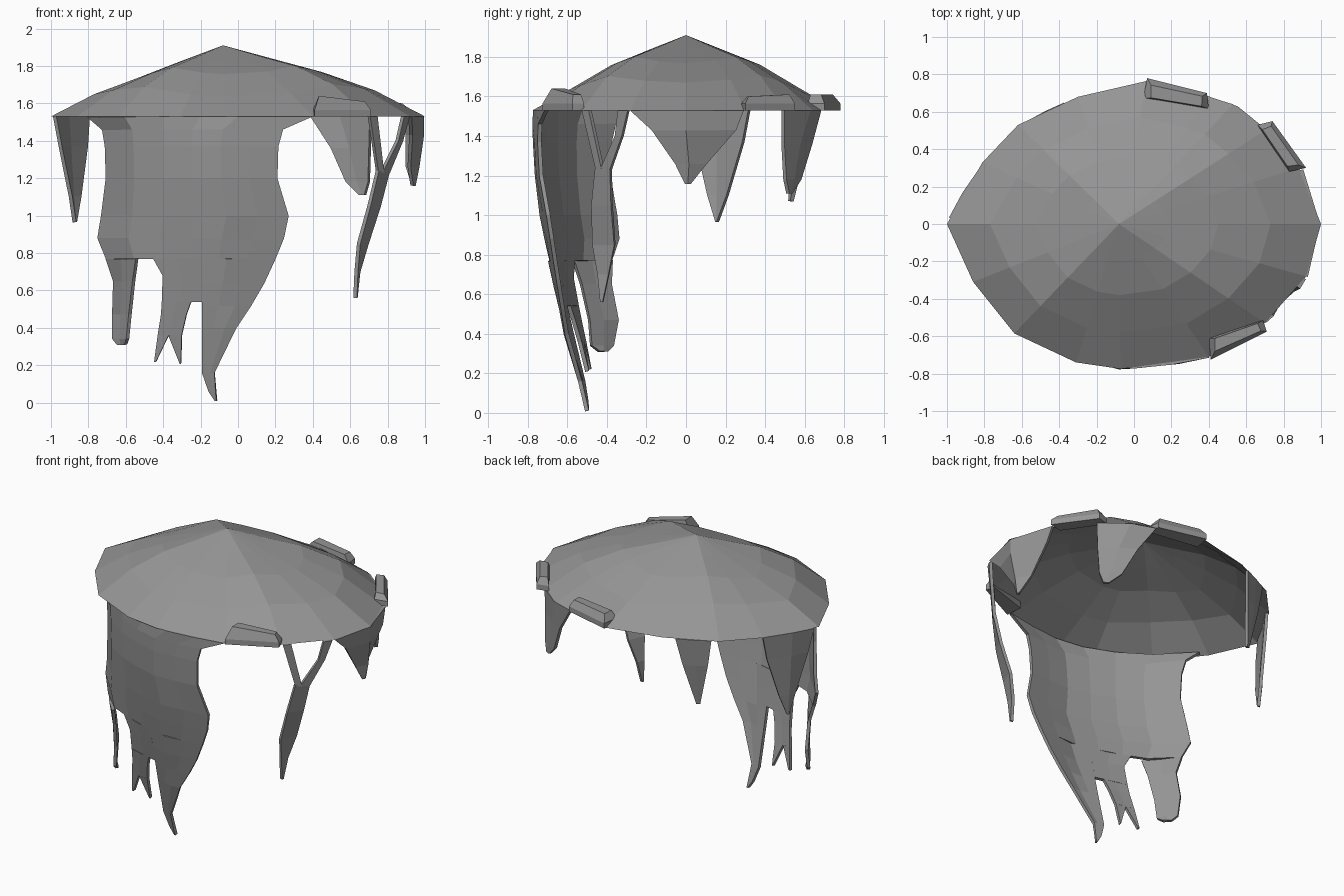
import bpy, bmesh
from mathutils import Vector

if "Cube" in bpy.data.objects:
    bpy.data.objects.remove(bpy.data.objects["Cube"])

RIM_Z = 1.53
grey = bpy.data.materials.new("dark_grey")
grey.diffuse_color = (.3, .3, .3, 1)
grey.use_nodes = True
grey.node_tree.nodes["Principled BSDF"].inputs["Base Color"].default_value = grey.diffuse_color


def finish(bm, name, thickness=0.0):
    bmesh.ops.remove_doubles(bm, verts=bm.verts, dist=0.002)
    bmesh.ops.recalc_face_normals(bm, faces=bm.faces)
    mesh = bpy.data.meshes.new(name)
    bm.to_mesh(mesh)
    bm.free()
    mesh.materials.append(grey)
    ob = bpy.data.objects.new(name, mesh)
    bpy.context.collection.objects.link(ob)
    if thickness:
        mod = ob.modifiers.new("thickness", 'SOLIDIFY')
        mod.thickness = thickness
        mod.offset = 0
    return ob


def sheet(bm, rows):
    """Quad sheet through rows of equally many points."""
    grid = [[bm.verts.new(p) for p in row] for row in rows]
    for a, b in zip(grid, grid[1:]):
        for i in range(len(a) - 1):
            bm.faces.new((a[i], a[i + 1], b[i + 1], b[i]))


def lerp_table(table, x):
    if x <= table[0][0]:
        return table[0][1]
    for (x0, y0), (x1, y1) in zip(table, table[1:]):
        if x <= x1:
            return y0 + (y1 - y0) * (x - x0) / (x1 - x0)
    return table[-1][1]


# canopy: faceted rings from the rim to the apex, fuller on the diagonals
rim = [(-1, 0), (-.81, .33), (-.62, .53), (-.3, .68), (.07, .765), (.4, .68),
       (.53, .64), (.7, .5), (.88, .3), (1, 0), (.92, -.28), (.7, -.53),
       (.4, -.71), (-.07, -.775), (-.31, -.74), (-.64, -.585), (-.86, -.31)]
apex = Vector((-.08, 0, 1.91))
FRONT = [(-1, 1.53), (-.7, 1.67), (-.08, 1.91), (.48, 1.76), (.73, 1.68), (1, 1.53)]
SIDE = [(0, 1.91), (.375, 1.76), (.6, 1.605), (.78, 1.53)]
bm = bmesh.new()
rings = []
for t, z, full in ((1, RIM_Z, 0), (.75, 1.66, .5), (.49, 1.76, .9), (.25, 1.835, .8)):
    ring = []
    for rx, ry in rim:
        x, y = apex.x + (rx - apex.x) * t, ry * t
        limit = min(lerp_table(FRONT, x), lerp_table(SIDE, abs(y)))
        ring.append((x, y, z + (limit - z) * full))
    rings.append(ring + ring[:1])
sheet(bm, rings)
tip = bm.verts.new(apex)
inner = [bm.verts.new(p) for p in rings[-1]]
for a, b in zip(inner, inner[1:]):
    bm.faces.new((a, b, tip))
finish(bm, "canopy")

# large front drape: curved body splitting into ragged strands
BASE = [(-.81, -.32), (-.72, -.36), (-.6, -.53), (-.33, -.7),
        (-.07, -.77), (.27, -.735), (.4, -.705)]


def drape_point(x, z):
    sway = .26 * max(0, 1 - z / 1.3) ** 1.3
    return (x, lerp_table(BASE, x) + sway * min(1, max(.1, (x + .72) / .4)), z)


DRAPE = {
    "body": [(1.53, -.8, .4), (1.46, -.72, .24), (1.37, -.705, .215),
             (1.2, -.7, .21), (1.0, -.725, .27), (.88, -.745, .245),
             (.77, -.7, .2)],
    "middle": [(.77, -.45, -.19), (.68, -.4, -.19), (.54, -.405, -.19)],
    "middle_split": [(.54, -.405, -.25), (.47, -.41, -.275), (.36, -.428, -.3)],
    "prong_a": [(.36, -.428, -.37), (.22, -.447, -.437)],
    "prong_b": [(.36, -.37, -.3), (.21, -.31, -.304)],
    "right": [(.77, -.19, .2), (.64, -.19, .14), (.52, -.19, .07),
              (.4, -.19, -.01), (.16, -.19, -.125), (.06, -.155, -.118),
              (.01, -.122, -.113)],
}
for key, rows in DRAPE.items():
    n = {"body": 6, "right": 3}.get(key, 2)
    bm = bmesh.new()
    sheet(bm, [[drape_point(l + (r - l) * i / n, z) for i in range(n + 1)]
               for z, l, r in rows])
    finish(bm, "front_drape_" + key, .02)


# smaller flaps; each row is z followed by x, y pairs
def flap(name, rows, thickness=.02):
    bm = bmesh.new()
    sheet(bm, [[(x, y, z) for x, y in pts] for z, *pts in rows])
    finish(bm, name, thickness)


flap("front_drape_left", [
    (.77, (-.7, -.375), (-.62, -.48), (-.54, -.57)),
    (.65, (-.66, -.38), (-.61, -.46), (-.557, -.53)),
    (.47, (-.665, -.345), (-.62, -.42), (-.577, -.49)),
    (.34, (-.665, -.37), (-.625, -.42), (-.59, -.48)),
    (.31, (-.64, -.4), (-.62, -.42), (-.6, -.44))])
flap("left_spike", [
    (1.53, (-.98, .03), (-.91, .16), (-.8, .32)),
    (1.37, (-.95, .05), (-.9, .16), (-.81, .29)),
    (1.1, (-.895, .11), (-.885, .16), (-.845, .21)),
    (.965, (-.875, .15), (-.872, .155), (-.868, .16))])
flap("right_flap", [
    (1.53, (.92, -.28), (.985, 0), (.895, .29)),
    (1.43, (.925, -.17), (.985, 0), (.905, .25)),
    (1.26, (.915, -.05), (.96, .015), (.905, .1)),
    (1.16, (.93, 0), (.94, .01), (.937, .02))])
flap("back_right_flap", [
    (1.53, (.39, .675), (.55, .62), (.71, .49)),
    (1.36, (.5, .63), (.6, .57), (.705, .49)),
    (1.18, (.58, .575), (.64, .54), (.7, .5)),
    (1.11, (.65, .53), (.67, .52), (.68, .515))])
flap("back_left_flap", [
    (1.53, (-.37, .64), (-.47, .595), (-.57, .54)),
    (1.35, (-.4, .605), (-.48, .575), (-.54, .535)),
    (1.07, (-.455, .535), (-.465, .53), (-.475, .525))])

# forked strand at the front right: two straps meeting in a pointed tail
flap("fork_strap_a", [(1.53, (.7, -.52), (.74, -.485)),
                      (1.23, (.745, -.45), (.775, -.42))])
flap("fork_strap_b", [(1.53, (.88, -.34), (.91, -.29)),
                      (1.4, (.85, -.355), (.875, -.32)),
                      (1.23, (.765, -.43), (.805, -.38))])
flap("fork_tail", [(1.24, (.745, -.455), (.805, -.38)),
                   (1.05, (.7, -.475), (.755, -.375)),
                   (.85, (.645, -.47), (.69, -.36)),
                   (.7, (.632, -.445), (.645, -.39)),
                   (.56, (.626, -.432), (.63, -.42))])


# clamps on the rim: low blocks, sides leaning in; corners run inner, outer, outer, inner
def clamp(name, corners, tops):
    bm = bmesh.new()
    low = [Vector((x, y, RIM_Z)) for x, y in corners]
    mid = sum(low, Vector()) / 4
    side = [p + Vector((0, 0, .035)) for p in low]
    top = []
    for i, p in enumerate(low):
        q = p.lerp(low[3 - i], .12).lerp(low[i ^ 1], .28 if i in (1, 2) else .1)
        top.append(Vector((q.x, q.y, tops[i // 2])))
    sheet(bm, [r + r[:1] for r in (low, side, top)])
    for ring in (low, top):
        bm.faces.new([bm.verts.new(p) for p in ring])
    finish(bm, name)


clamp("front_clamp", [(.4, -.61), (.41, -.725), (.71, -.575), (.69, -.515)], (1.64, 1.61))
clamp("right_clamp", [(.66, .53), (.74, .55), (.92, .3), (.83, .28)], (1.61, 1.6))
clamp("back_clamp", [(.05, .67), (.07, .78), (.39, .7), (.4, .615)], (1.61, 1.61))
